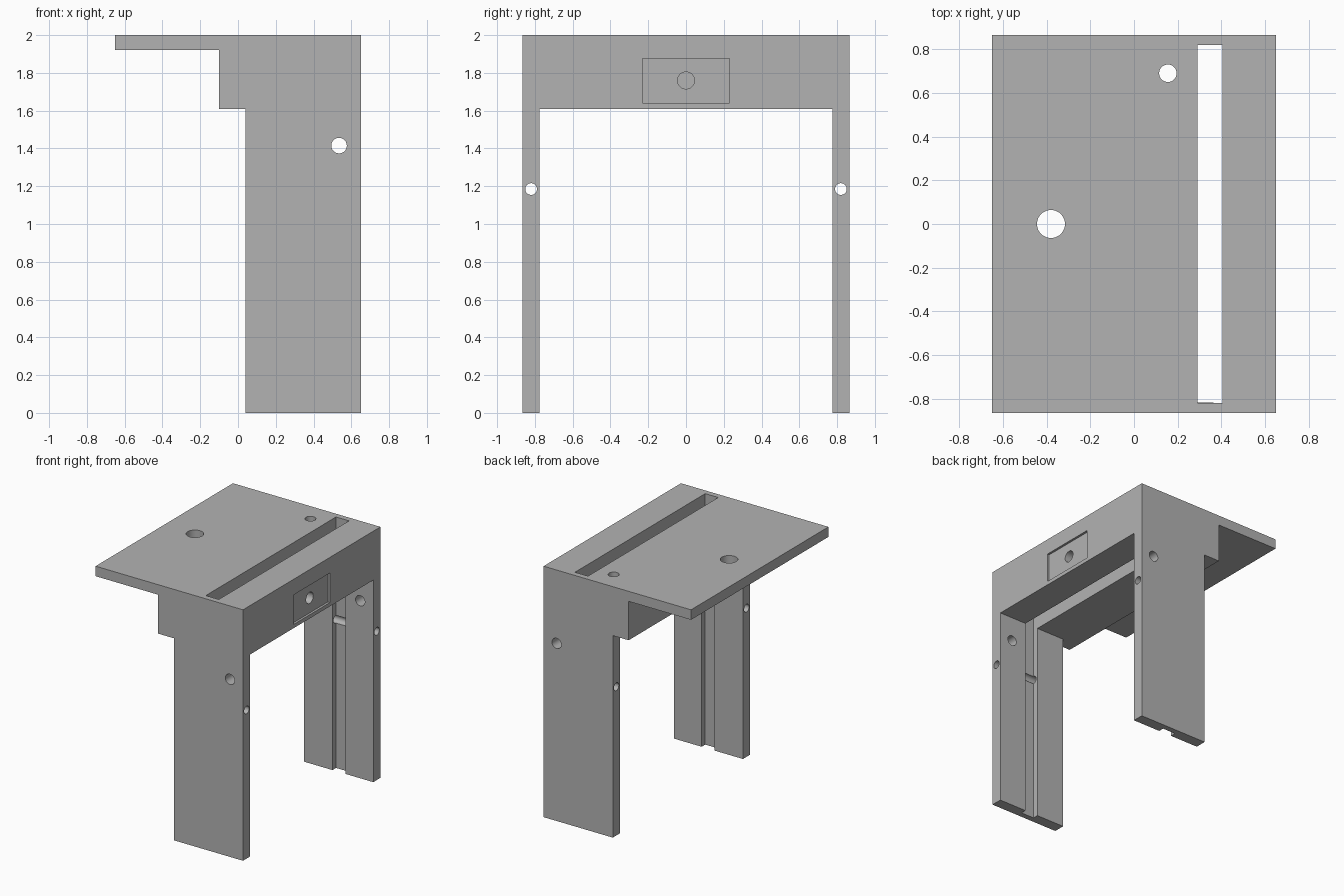
import bpy, bmesh, math
from mathutils import Matrix, Vector

if "Cube" in bpy.data.objects:
    bpy.data.objects.remove(bpy.data.objects["Cube"], do_unlink=True)

grey = bpy.data.materials.new("plain grey")
grey.use_nodes = True
grey.diffuse_color = (0.45, 0.45, 0.45, 1)
grey.node_tree.nodes["Principled BSDF"].inputs["Base Color"].default_value = grey.diffuse_color

HALF_X, HALF_Y, TOP = 0.65, 0.865, 2.0
UNDER = 1.61       # underside of the solid upper block
LEG_IN = 0.775     # inner face of the legs
SLOT = (0.29, 0.405)
SLOT_Y = 0.82


def finish(name, bm):
    bmesh.ops.recalc_face_normals(bm, faces=bm.faces)
    mesh = bpy.data.meshes.new(name)
    bm.to_mesh(mesh)
    bm.free()
    mesh.materials.append(grey)
    obj = bpy.data.objects.new(name, mesh)
    bpy.context.collection.objects.link(obj)
    return obj


def box(name, x, y, z):
    bm = bmesh.new()
    size = Vector((x[1] - x[0], y[1] - y[0], z[1] - z[0]))
    mid = Vector((sum(x), sum(y), sum(z))) / 2
    bmesh.ops.create_cube(bm, size=1, matrix=Matrix.Translation(mid) @ Matrix.Diagonal(size).to_4x4())
    return finish(name, bm)


def rod(name, start, end, radius):
    start, end = Vector(start), Vector(end)
    axis = end - start
    turn = axis.to_track_quat('Z', 'Y').to_matrix().to_4x4()
    bm = bmesh.new()
    bmesh.ops.create_cone(bm, cap_ends=True, segments=48, radius1=radius, radius2=radius,
                          depth=axis.length, matrix=Matrix.Translation((start + end) / 2) @ turn)
    return finish(name, bm)


# Body: stepped side profile extruded across the full width
profile = [(0.04, 0), (HALF_X, 0), (HALF_X, TOP), (-HALF_X, TOP),
           (-HALF_X, 1.92), (-0.1, 1.92), (-0.1, UNDER), (0.04, UNDER)]
bm = bmesh.new()
face = bm.faces.new([bm.verts.new((x, -HALF_Y, z)) for x, z in profile])
extruded = bmesh.ops.extrude_face_region(bm, geom=[face])["geom"]
bmesh.ops.translate(bm, vec=(0, 2 * HALF_Y, 0),
                    verts=[g for g in extruded if isinstance(g, bmesh.types.BMVert)])
body = finish("bracket_body", bm)

# Cutters: leg opening, long slot with leg grooves, label recess and holes
cutters = [
    box("leg_opening", (0, 0.8), (-LEG_IN, LEG_IN), (-0.1, UNDER)),
    box("long_slot", SLOT, (-SLOT_Y, SLOT_Y), (-0.1, 2.1)),
    box("label_recess", (HALF_X - 0.018, 0.8), (-0.23, 0.23), (1.64, 1.875)),
    rod("label_hole", (0.35, 0, 1.76), (0.8, 0, 1.76), 0.045),
    rod("side_hole", (0.535, -1, 1.415), (0.535, 1, 1.415), 0.041),
    rod("large_top_hole", (-0.38, 0, 1.8), (-0.38, 0, 2.1), 0.064),
    rod("small_top_hole", (0.155, 0.69, 1.5), (0.155, 0.69, 2.1), 0.04),
]
for side in (-1, 1):
    cutters.append(rod("leg_hole", (-0.05, side * SLOT_Y, 1.185), (0.8, side * SLOT_Y, 1.185), 0.031))

bpy.ops.object.select_all(action='DESELECT')
body.select_set(True)
bpy.context.view_layer.objects.active = body
for cutter in cutters:
    cutter.hide_render = True
    cut = body.modifiers.new(cutter.name, 'BOOLEAN')
    cut.operation, cut.solver, cut.object = 'DIFFERENCE', 'EXACT', cutter
    bpy.ops.object.modifier_apply(modifier=cut.name)
    bpy.data.objects.remove(cutter, do_unlink=True)

bpy.ops.object.shade_smooth_by_angle(angle=math.radians(30))
